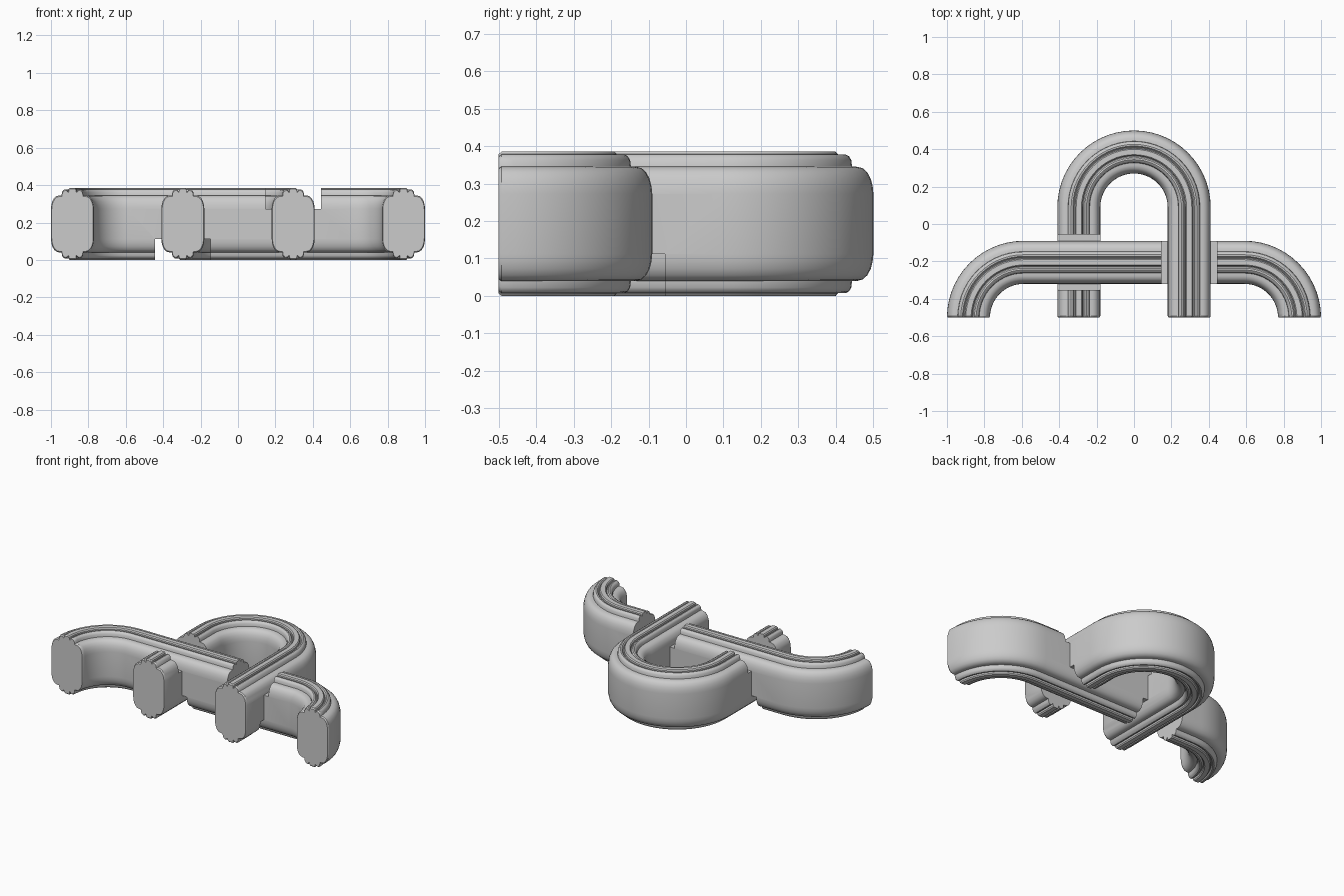
import bpy, bmesh, math
from mathutils import Vector

if "Cube" in bpy.data.objects:
    bpy.data.objects.remove(bpy.data.objects["Cube"])

MID = 0.1925      # half of the height
R = 0.295         # centreline bend radius
LOOP_Y = 0.09     # centre of the loop bend
BAR_Y = -0.5 + R  # centreline of the cross bar

# Quarter of the strand cross-section: (sideways offset, height from middle)
quarter = [(0.115, 0.08), (0.113, 0.1), (0.108, 0.12), (0.099, 0.137), (0.087, 0.148),
           (0.073, 0.152), (0.058, 0.153), (0.056, 0.17), (0.05, 0.18), (0.041, 0.185),
           (0.032, 0.184), (0.025, 0.175), (0.021, 0.175), (0.02, 0.186), (0.014, 0.1925)]
right = [(x, -z) for x, z in quarter][::-1] + quarter
profile = right + [(-x, -z) for x, z in right]


def arc(cx, cy, a0, a1, n):
    pts = []
    for i in range(n + 1):
        a = math.radians(a0 + (a1 - a0) * i / n)
        pts.append((Vector((cx + R * math.cos(a), cy + R * math.sin(a))),
                    Vector((math.cos(a), math.sin(a)))))
    return pts


def sweep(name, stations):
    """Sweep the profile along (point, sideways direction, scale) stations."""
    bm = bmesh.new()
    rings = []
    for p, side, s in stations:
        rings.append([bm.verts.new((p.x + side.x * o * s, p.y + side.y * o * s, MID + h * s))
                      for o, h in profile])
    n = len(profile)
    for a, b in zip(rings, rings[1:]):
        for i in range(n):
            j = (i + 1) % n
            bm.faces.new((a[i], a[j], b[j], b[i]))
    bm.faces.new(rings[0])
    bm.faces.new(rings[-1])
    bmesh.ops.recalc_face_normals(bm, faces=bm.faces)
    me = bpy.data.meshes.new(name)
    bm.to_mesh(me)
    bm.free()
    ob = bpy.data.objects.new(name, me)
    bpy.context.collection.objects.link(ob)
    return ob


def with_ends(path, y=-0.5):
    """Add softly rounded ends that stop at the front plane."""
    def end(item):
        p, side = item
        return [(Vector((p.x, y)), side, 0.965), (Vector((p.x, y + 0.008)), side, 1.0)]
    body = [(p, s, 1.0) for p, s in path if p.y > y + 0.012]
    return end(path[0]) + body + end(path[-1])[::-1]


def boolean(ob, other, op):
    m = ob.modifiers.new(op.lower(), 'BOOLEAN')
    m.operation = op
    m.solver = 'EXACT'
    m.object = other
    bpy.context.view_layer.objects.active = ob
    bpy.ops.object.modifier_apply(modifier=m.name)
    bpy.data.objects.remove(other, do_unlink=True)


def notch(ob, x, top):
    """Cut the strand away where the other one passes over it."""
    z = MID + (0.08 + 0.2) * (1 if top else -1)
    bpy.ops.mesh.primitive_cube_add(size=1, location=(x, BAR_Y, z))
    cutter = bpy.context.object
    cutter.name = "notch_cutter"
    cutter.scale = (0.298, 0.298, 0.4)
    cutter.hide_render = True
    bpy.context.view_layer.update()
    boolean(ob, cutter, 'DIFFERENCE')


# Upright looped strand
loop = arc(0, LOOP_Y, 180, 0, 28)
loop = [(Vector((-R, -0.5)), Vector((-1, 0)))] + loop + [(Vector((R, -0.5)), Vector((1, 0)))]
knot = sweep("interlaced_knot", with_ends(loop))

# Cross bar with a bend down at each end
bar_path = arc(-1 + 0.41, -0.5, 180, 90, 14) + arc(1 - 0.41, -0.5, 90, 0, 14)
bar = sweep("cross_bar", with_ends(bar_path))

# Over-and-under crossings, reversed on the underside
notch(knot, -R, True)
notch(bar, -R, False)
notch(bar, R, True)
notch(knot, R, False)

# Join strands and smooth
boolean(knot, bar, 'UNION')
bpy.ops.object.select_all(action='DESELECT')
knot.select_set(True)
bpy.context.view_layer.objects.active = knot
bpy.ops.object.shade_smooth_by_angle(angle=math.radians(30))
